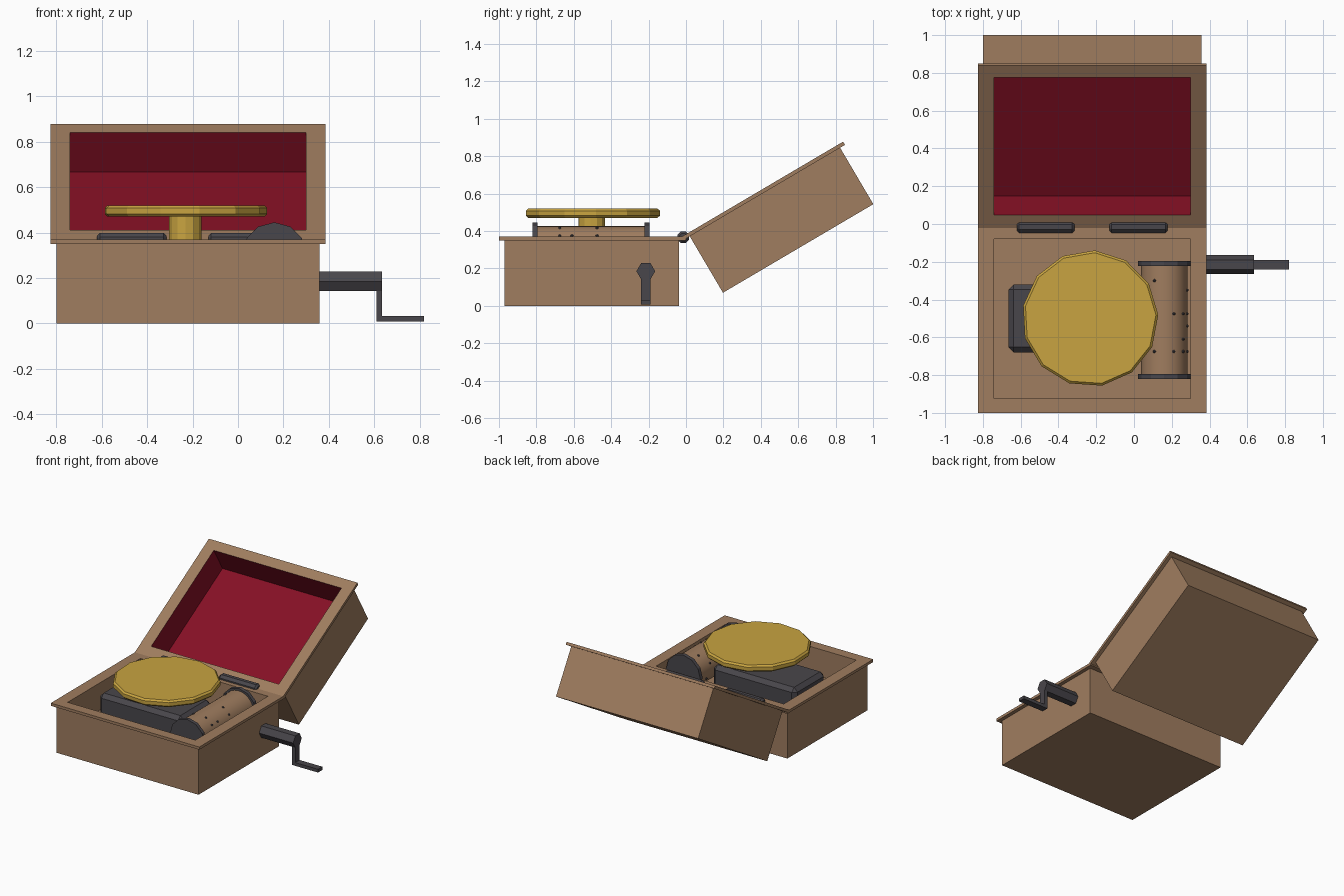
import bpy, bmesh, math
from mathutils import Vector, Matrix

if "Cube" in bpy.data.objects:
    bpy.data.objects.remove(bpy.data.objects["Cube"])

def mat(name, rgb):
    m = bpy.data.materials.new(name)
    m.diffuse_color = (*rgb, 1)
    m.use_nodes = True
    m.node_tree.nodes["Principled BSDF"].inputs["Base Color"].default_value = m.diffuse_color
    return m

WOOD = mat("wood_brown", (0.35, 0.205, 0.115))
RED = mat("lining_red", (0.235, 0.005, 0.018))
GOLD = mat("brass_gold", (0.58, 0.37, 0.052))
DARK = mat("dark_metal", (0.066, 0.061, 0.070))

def finish(bm, name, mats):
    bmesh.ops.recalc_face_normals(bm, faces=bm.faces)
    me = bpy.data.meshes.new(name)
    bm.to_mesh(me)
    bm.free()
    for m in mats:
        me.materials.append(m)
    ob = bpy.data.objects.new(name, me)
    bpy.context.collection.objects.link(ob)
    return ob

def bevel(ob, width):
    b = ob.modifiers.new("bevel", 'BEVEL')
    b.width = width
    b.segments = 1
    b.limit_method = 'ANGLE'
    b.angle_limit = math.radians(50)

def box(name, lo, hi, m):
    bm = bmesh.new()
    lo, hi = Vector(lo), Vector(hi)
    bmesh.ops.create_cube(bm, size=1, matrix=Matrix.Translation((lo + hi) / 2) @ Matrix.Diagonal((*(hi - lo), 1)))
    return finish(bm, name, [m])

def rod(name, a, b, r, n, m, turn=0.0):
    """Prism with n sides running from a to b."""
    a, b = Vector(a), Vector(b)
    bm = bmesh.new()
    q = (b - a).to_track_quat('Z', 'Y').to_matrix().to_4x4()
    bmesh.ops.create_cone(bm, cap_ends=True, segments=n, radius1=r, radius2=r, depth=(b - a).length,
                          matrix=Matrix.Translation((a + b) / 2) @ q @ Matrix.Rotation(turn, 4, 'Z'))
    return finish(bm, name, [m])

# Hollow flanged tray, used for both the base and the lid
BODY = (-0.80, 0.358, -0.97, -0.037)
FLANGE = (-0.825, 0.385, -1.0, 0.0)
INNER = (-0.74, 0.30, -0.925, -0.08)
RINGS = [(BODY, 0), (BODY, 0.35), (FLANGE, 0.35), (FLANGE, 0.37), (INNER, 0.37), (INNER, 0.17)]

def tray(name, place, mats):
    bm = bmesh.new()
    rings = []
    for (x0, x1, y0, y1), z in RINGS:
        rings.append([bm.verts.new(place(x, y, z)) for x, y in ((x0, y0), (x1, y0), (x1, y1), (x0, y1))])
    bm.faces.new(rings[0])
    lining = [bm.faces.new(rings[-1])]
    for k in range(len(rings) - 1):
        for i in range(4):
            j = (i + 1) % 4
            f = bm.faces.new((rings[k][i], rings[k][j], rings[k + 1][j], rings[k + 1][i]))
            if k == len(rings) - 2:
                lining.append(f)
    for f in lining:
        f.material_index = len(mats) - 1
    return finish(bm, name, mats)

tray("base_box", lambda x, y, z: (x, y, z), [WOOD])

# Lid: mirrored tray, swung open about the hinge
T = math.radians(30.5)
C, S = math.cos(T), math.sin(T)
tray("lid", lambda x, y, z: (x, -0.022 - y * C + (0.37 - z) * S, 0.37 - y * S - (0.37 - z) * C), [WOOD, RED])

# Hinges
for i, (x0, x1) in enumerate(((-0.62, -0.315), (-0.13, 0.178))):
    bevel(rod(f"hinge_{i + 1}", (x0, -0.015, 0.367), (x1, -0.015, 0.367), 0.034, 8, DARK, math.pi / 8), 0.012)

# Motor block with chamfered edges
bevel(box("motor_block", (-0.665, -0.68, 0.165), (0.015, -0.32, 0.362), DARK), 0.028)

# Turntable and its spindle
rod("spindle", (-0.232, -0.502, 0.35), (-0.232, -0.502, 0.48), 0.072, 13, GOLD)
bevel(rod("turntable", (-0.232, -0.5, 0.47), (-0.232, -0.5, 0.52), 0.361, 13, GOLD, math.radians(93)), 0.012)

# Pinned drum with end plates
DX, DZ, DR = 0.16, 0.305, 0.122
drum = rod("drum", (DX, -0.80, DZ), (DX, -0.21, DZ), DR, 24, WOOD)
for p in drum.data.polygons:
    p.use_smooth = len(p.vertices) == 4
for i, (y0, y1) in enumerate(((-0.82, -0.795), (-0.222, -0.195))):
    rod(f"drum_plate_{i + 1}", (DX, y0, DZ), (DX, y1, DZ), 0.14, 12, DARK)

bm = bmesh.new()
ROWS = {115: (-0.30, -0.675), 65: (-0.475, -0.675), 35: (-0.475, -0.61, -0.675), 8: (-0.35, -0.475, -0.54, -0.675),
        155: (-0.35, -0.54, -0.61), 200: (-0.30, -0.475), 250: (-0.35, -0.61), 310: (-0.475, -0.675)}
for deg, ys in ROWS.items():
    a = math.radians(deg)
    for y in ys:
        bmesh.ops.create_icosphere(bm, subdivisions=1, radius=0.009,
                                   matrix=Matrix.Translation((DX + DR * math.cos(a), y, DZ + DR * math.sin(a))))
finish(bm, "drum_pins", [DARK])

# Crank: hexagonal shaft, arm and handle
rod("crank_shaft", (0.34, -0.215, 0.185), (0.635, -0.215, 0.185), 0.05, 6, DARK, math.pi / 2)
box("crank_arm", (0.61, -0.24, 0.008), (0.635, -0.19, 0.17), DARK)
box("crank_handle", (0.61, -0.24, 0.008), (0.82, -0.19, 0.032), DARK)
